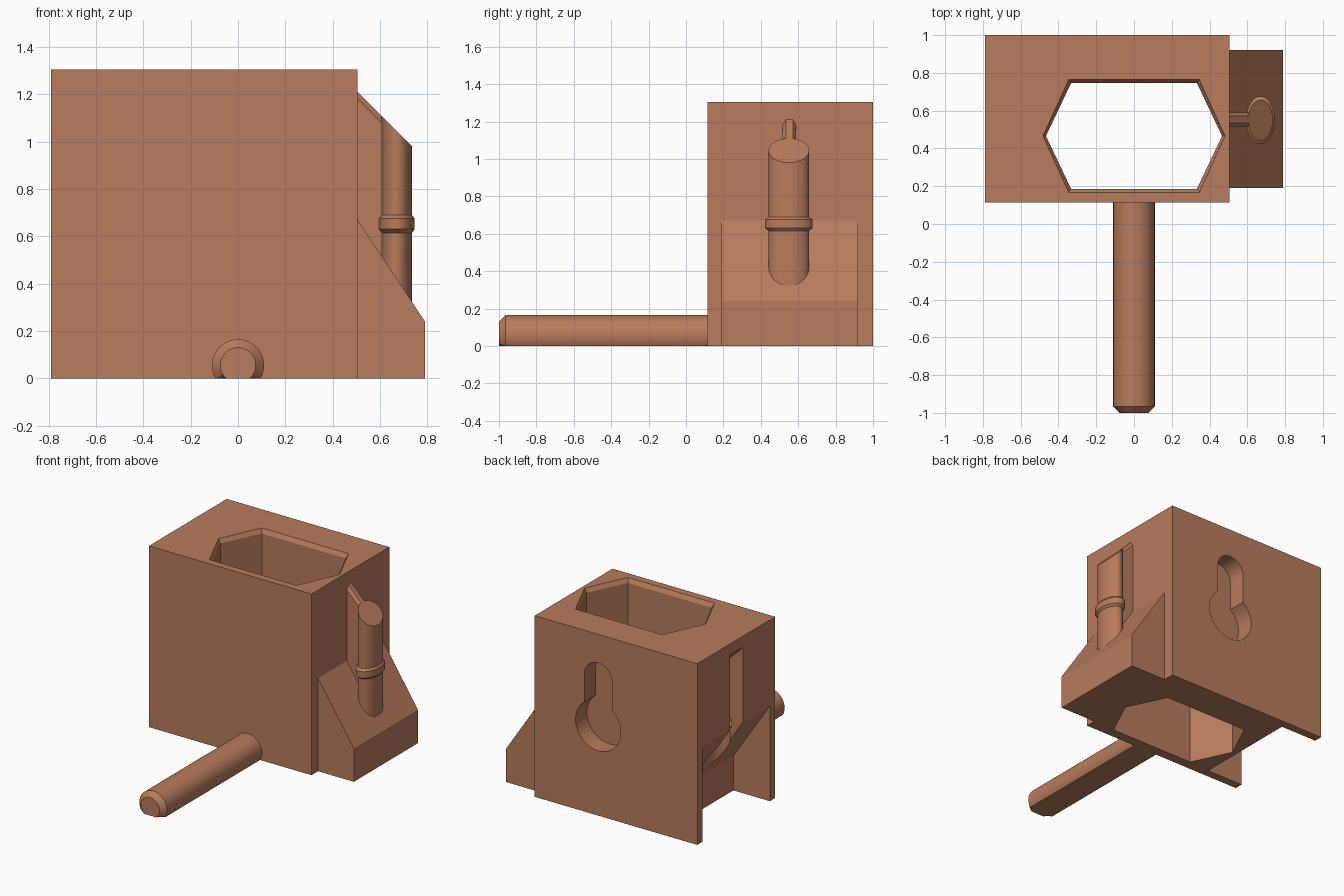
import bpy, bmesh, math

if "Cube" in bpy.data.objects:
    bpy.data.objects.remove(bpy.data.objects["Cube"])

clay = bpy.data.materials.new("clay brown")
clay.diffuse_color = (0.48, 0.20, 0.107, 1)
clay.use_nodes = True
clay.node_tree.nodes["Principled BSDF"].inputs["Base Color"].default_value = clay.diffuse_color

WALL = 0.505            # x of the block's right side
LEFT = -0.79            # x of the block's left side
SHIFT = LEFT - WALL     # right side connector -> matching left side socket
N = 48


def loft(name, rings):
    """Skin a list of equal-length rings and cap both ends."""
    bm = bmesh.new()
    vs = [[bm.verts.new(p) for p in r] for r in rings]
    n = len(rings[0])
    for a, b in zip(vs, vs[1:]):
        for i in range(n):
            j = (i + 1) % n
            bm.faces.new((a[i], a[j], b[j], b[i]))
    bm.faces.new(vs[0][::-1])
    bm.faces.new(vs[-1])
    bmesh.ops.recalc_face_normals(bm, faces=bm.faces)
    me = bpy.data.meshes.new(name)
    bm.to_mesh(me)
    bm.free()
    ob = bpy.data.objects.new(name, me)
    bpy.context.collection.objects.link(ob)
    me.materials.append(clay)
    return ob


def select(ob):
    bpy.ops.object.select_all(action='DESELECT')
    ob.select_set(True)
    bpy.context.view_layer.objects.active = ob


def smooth(ob):
    select(ob)
    bpy.ops.object.shade_smooth_by_angle(angle=math.radians(25))


def cut(ob, cutter):
    m = ob.modifiers.new("cut", 'BOOLEAN')
    m.operation, m.solver, m.object = 'DIFFERENCE', 'EXACT', cutter
    select(ob)
    bpy.ops.object.modifier_apply(modifier=m.name)
    bpy.data.objects.remove(cutter)


def box(name, x0, x1, y0, y1, z0, z1):
    return loft(name, [[(x0, y0, z), (x1, y0, z), (x1, y1, z), (x0, y1, z)] for z in (z0, z1)])


def wedge_shape(name, x0, dx, y0, y1, lo, hi, floor, back=0.0):
    prof = [(x0 - back, floor), (x0 + dx, floor), (x0 + dx, lo), (x0, hi), (x0 - back, hi)]
    if back == 0:
        prof.pop()
    return loft(name, [[(x, y, z) for x, z in prof] for y in (y0, y1)])


def slant_top(x):
    return 1.21 - (x - WALL)


def slope(x):
    return 0.67 - (x - WALL) * 0.43 / 0.285


def pin_shape(name, dx=0.0, gap=0.0, sink=0.0):
    """Oval pin with a snap collar, slanted at both ends."""
    rings = []
    for s, z in [(1, 'low'), (1, .615), (1.17, .63), (1.17, .675), (1, .69), (1, 'top')]:
        ring = []
        for i in range(N):
            a = 2 * math.pi * i / N
            x = 0.67 + (0.065 * s + gap) * math.cos(a)
            y = 0.55 + (0.108 * s + gap) * math.sin(a)
            h = slope(x) - sink if z == 'low' else slant_top(x) + gap if z == 'top' else z
            ring.append((x + dx, y, h))
        rings.append(ring)
    return loft(name, rings)


def rib_shape(name, x0, x1, w, chamfer, dx=0.0, lift=0.0):
    """Thin fin joining the pin to the wall, top sloping at 45 degrees."""
    rings = []
    for x in (x0, x1):
        t = slant_top(x) + lift
        rings.append([(x + dx, 0.553 + y, z) for y, z in
                      [(-w, .45), (w, .45), (w, t - chamfer), (w - chamfer * .6, t),
                       (-w + chamfer * .6, t), (-w, t - chamfer)]])
    return loft(name, rings)


# Main block
block = box("main_block", LEFT, WALL, 0.115, 1.0, 0, 1.305)

# Hexagonal well with chamfered rim
def hexagon(rx, sx, ry, z):
    return [(x, 0.466 + y, z) for x, y in
            [(rx, 0), (sx, ry), (-sx, ry), (-rx, 0), (-sx, -ry), (-sx * -1, -ry)]]

cut(block, loft("well_cutter", [hexagon(.466, .333, .28, -.1), hexagon(.466, .333, .28, 1.275),
                                hexagon(.482, .346, .298, 1.305), hexagon(.482, .346, .298, 1.4)]))

# Keyhole pocket in the back
th = math.acos(0.11 / 0.18)
key = []
for i in range(41):
    a = math.pi - th + (math.pi + 2 * th) * i / 40
    key.append((0.18 * math.cos(a), 0.646 + 0.18 * math.sin(a)))
for i in range(25):
    a = math.pi * i / 24
    key.append((0.11 * math.cos(a), 0.99 + 0.11 * math.sin(a)))
cut(block, loft("keyhole_cutter", [[(x, y, z) for x, z in key] for y in (0.87, 1.1)]))

# Left side socket matching the right side connector
cut(block, wedge_shape("wedge_cutter", LEFT, 0.29, 0.175, 0.94, 0.25, 0.685, -0.1, back=0.1))
cut(block, pin_shape("pin_cutter", SHIFT, 0.012, 0.06))
cut(block, rib_shape("rib_cutter", WALL - 0.02, 0.67, 0.072, 0.001, SHIFT, 0.015))
smooth(block)

# Right side connector: foot wedge, pin and rib
wedge_shape("foot_wedge", WALL, 0.285, 0.19, 0.92, 0.24, 0.67, 0)
smooth(pin_shape("collar_pin"))
rib_shape("pin_rib", WALL, 0.63, 0.036, 0.03)

# Front peg, flattened underneath
peg = []
for y, r in [(-1, .075), (-.965, .11), (.115, .11)]:
    peg.append([(r * math.cos(2 * math.pi * i / N), y,
                 max(0, 0.055 + r * math.sin(2 * math.pi * i / N))) for i in range(N)])
smooth(loft("front_peg", peg))
